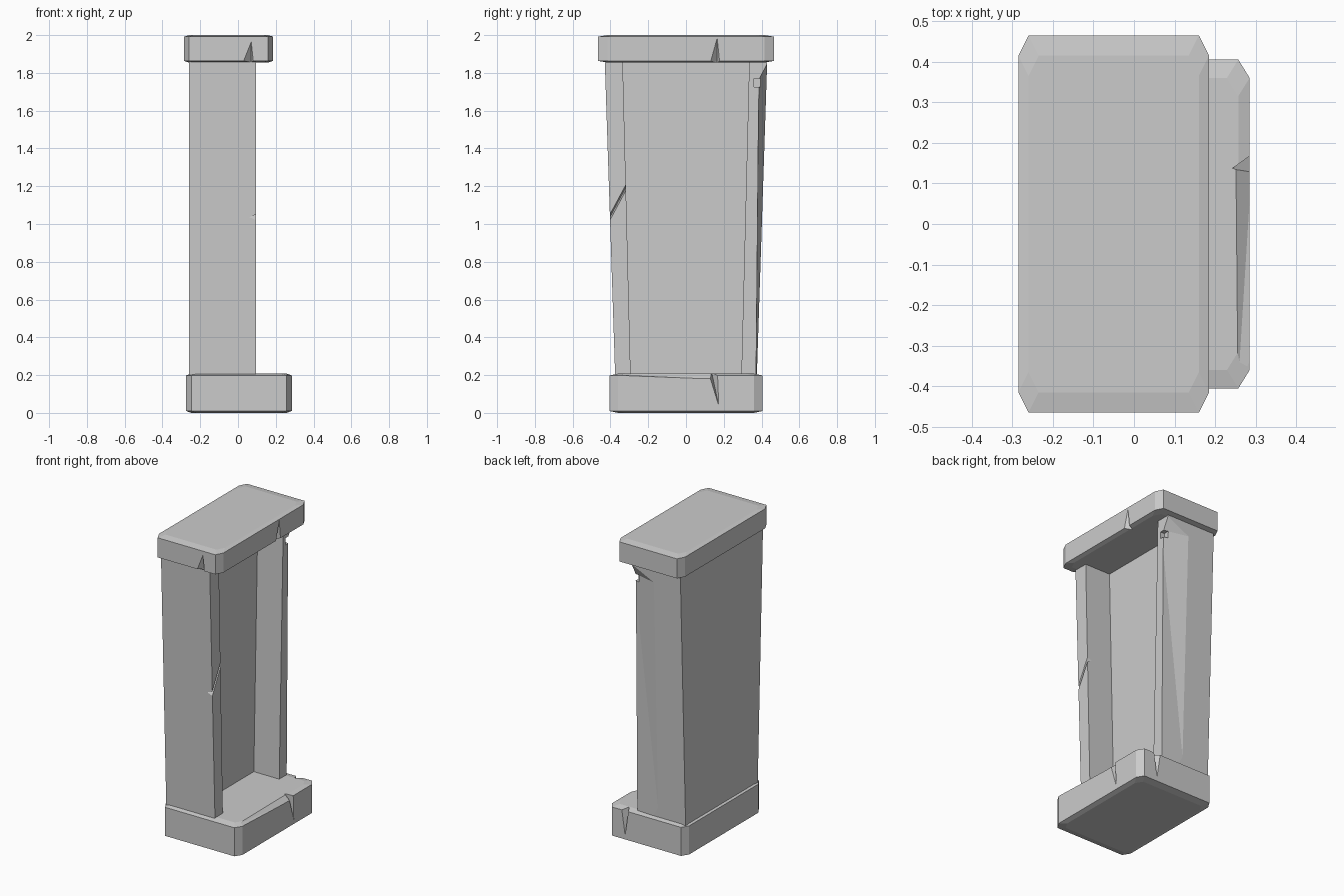
import bpy
import bmesh

cube = bpy.data.objects.get("Cube")
if cube:
    bpy.data.objects.remove(cube, do_unlink=True)

stone = bpy.data.materials.new("grey_stone")
stone.use_nodes = True
GREY = (0.6, 0.6, 0.6, 1)
stone.diffuse_color = GREY
shader = stone.node_tree.nodes["Principled BSDF"]
shader.inputs["Base Color"].default_value = GREY
shader.inputs["Roughness"].default_value = 0.8


def finish(bm, name):
    bmesh.ops.recalc_face_normals(bm, faces=bm.faces)
    mesh = bpy.data.meshes.new(name)
    bm.to_mesh(mesh)
    bm.free()
    mesh.materials.append(stone)
    obj = bpy.data.objects.new(name, mesh)
    bpy.context.collection.objects.link(obj)
    return obj


def loft(name, rings):
    """Skin a stack of matching outlines and cap both ends."""
    bm = bmesh.new()
    loops = [[bm.verts.new(p) for p in ring] for ring in rings]
    count = len(loops[0])
    for low, high in zip(loops, loops[1:]):
        for i in range(count):
            j = (i + 1) % count
            bm.faces.new((low[i], low[j], high[j], high[i]))
    bm.faces.new(loops[0])
    bm.faces.new(loops[-1])
    return finish(bm, name)


def octagon(x0, x1, y, cx, cy, z, inset=0.0):
    """Rectangle with cut corners, optionally inset by a share of the cut."""
    x0, x1, y = x0 + cx * inset, x1 - cx * inset, y - cy * inset
    return [(x0 + cx, -y, z), (x1 - cx, -y, z), (x1, cy - y, z), (x1, y - cy, z),
            (x1 - cx, y, z), (x0 + cx, y, z), (x0, y - cy, z), (x0, cy - y, z)]


def chip(target, points):
    """Cut a convex shard out of a part."""
    bm = bmesh.new()
    for p in points:
        bm.verts.new(p)
    bmesh.ops.convex_hull(bm, input=bm.verts)
    cutter = finish(bm, "chip_cutter")
    cutter.hide_render = True
    mod = target.modifiers.new("chip", 'BOOLEAN')
    mod.operation = 'DIFFERENCE'
    mod.solver = 'EXACT'
    mod.object = cutter
    bpy.context.view_layer.objects.active = target
    bpy.ops.object.modifier_apply(modifier=mod.name)
    bpy.data.objects.remove(cutter, do_unlink=True)


def slab(name, x0, x1, y, cx, cy, z0, z1, bevel):
    levels = [(z0, 1), (z0 + bevel, 0), (z1 - bevel, 0), (z1, 1)]
    return loft(name, [octagon(x0, x1, y, cx, cy, z, i) for z, i in levels])


# Plinth and cap with bevelled edges
base = slab("base_slab", -0.275, 0.285, 0.405, 0.028, 0.045, 0, 0.208, 0.01)
cap = slab("top_slab", -0.285, 0.185, 0.465, 0.025, 0.05, 1.855, 2.0, 0.008)


# Flared hollow pillar, open on one side
def channel(outer, inner, z):
    back, recess, front = -0.26, -0.09, 0.095
    return [(back, -outer, z), (front, -outer, z), (front, -inner, z),
            (recess, -inner, z), (recess, inner, z), (front, inner, z),
            (front, outer, z), (back, outer, z)]


pillar = loft("pillar", [channel(0.375, 0.293, 0.195), channel(0.43, 0.335, 1.865)])

# Long sliver split from the rear wall, ending below the cap
chip(pillar, [(0.11, 0.37, 0.19), (-0.07, 0.377, 0.19), (0.11, 0.4, 0.19),
              (0.11, 0.385, 1.77), (-0.07, 0.428, 1.77), (0.11, 0.45, 1.77),
              (0.11, 0.432, 1.86)])
chip(pillar, [(x, y, z) for x in (0.065, 0.11) for y in (0.36, 0.41)
              for z in (1.725, 1.77)])

# Diagonal crack across the end of the front wall
crack = []
for y, z in ((-0.415, 0.995), (-0.305, 1.2)):
    crack += [(0.1, y, z), (0.1, y, z + 0.035), (0.06, y, z + 0.018)]
chip(pillar, crack)

# Wedge chips in the cap
chip(cap, [(0.188, 0.165, 1.995), (0.19, 0.12, 1.84), (0.19, 0.182, 1.84),
           (0.145, 0.165, 1.84)])
chip(cap, [(0.07, -0.467, 1.97), (0.015, -0.47, 1.84), (0.085, -0.47, 1.84),
           (0.07, -0.42, 1.84)])

# Wedge chips and a worn edge in the plinth
chip(base, [(0.287, 0.175, 0.03), (0.29, 0.115, 0.22), (0.29, 0.17, 0.22),
            (0.24, 0.135, 0.22)])
chip(base, [(0.16, 0.407, 0.03), (0.13, 0.41, 0.22), (0.19, 0.41, 0.22),
            (0.16, 0.36, 0.22)])
chip(base, [(0.29, -0.42, 0.2), (0.29, 0.14, 0.178), (0.255, -0.42, 0.209),
            (0.25, 0.14, 0.209), (0.29, -0.42, 0.23), (0.29, 0.14, 0.23)])
